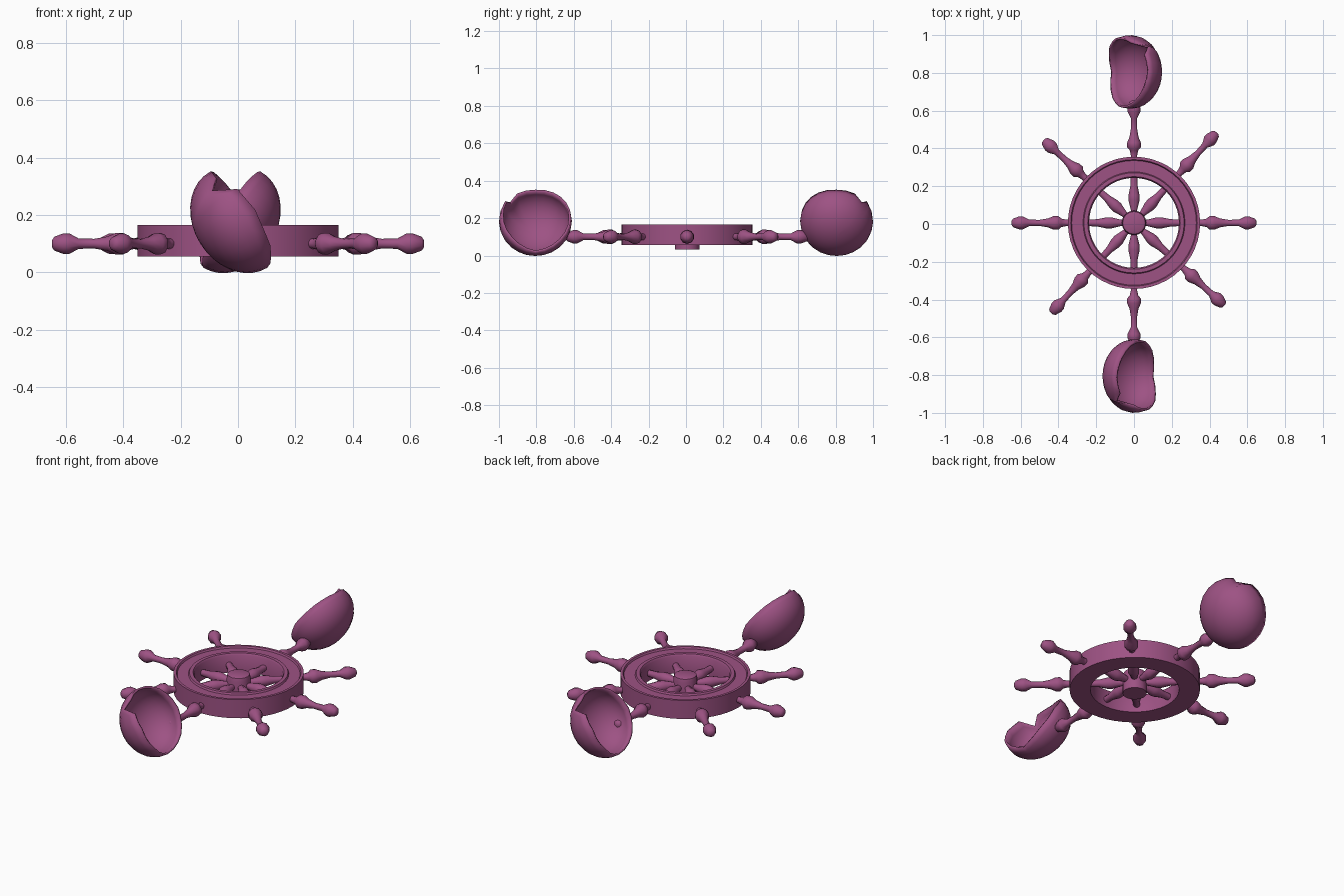
import bpy, math
from mathutils import Vector, Matrix

if "Cube" in bpy.data.objects:
    bpy.data.objects.remove(bpy.data.objects["Cube"])

mat = bpy.data.materials.new("plum")
mat.diffuse_color = (0.34, 0.085, 0.23, 1)
mat.use_nodes = True
mat.node_tree.nodes["Principled BSDF"].inputs["Base Color"].default_value = mat.diffuse_color
CENTRE = Vector((0, 0.006, 0.1))


def make(name, verts, faces, matrix=Matrix(), angle=35):
    mesh = bpy.data.meshes.new(name)
    mesh.from_pydata(verts, [], faces)
    mesh.transform(matrix)
    mesh.materials.append(mat)
    ob = bpy.data.objects.new(name, mesh)
    bpy.context.collection.objects.link(ob)
    bpy.ops.object.select_all(action='DESELECT')
    ob.select_set(True)
    bpy.context.view_layer.objects.active = ob
    bpy.ops.object.mode_set(mode='EDIT')
    bpy.ops.mesh.select_all(action='SELECT')
    bpy.ops.mesh.normals_make_consistent(inside=False)
    bpy.ops.object.mode_set(mode='OBJECT')
    bpy.ops.object.shade_smooth_by_angle(angle=math.radians(angle))
    return ob


def lathe(name, profile, sides, matrix, closed=False, angle=35):
    """Revolve (radius, height) points about local z."""
    n = len(profile)
    verts = [(r * math.cos(2 * math.pi * i / sides), r * math.sin(2 * math.pi * i / sides), h)
             for i in range(sides) for r, h in profile]
    faces = []
    for i in range(sides):
        a, b = i * n, (i + 1) % sides * n
        for j in range(n if closed else n - 1):
            k = (j + 1) % n
            faces.append((a + j, b + j, b + k, a + k))
    if not closed:
        faces.append([i * n for i in range(sides)])
        faces.append([i * n + n - 1 for i in range(sides)])
    return make(name, verts, faces, matrix, angle)


# rim with a recessed channel in its top face
rim = [(0.35, -0.045), (0.35, 0.065), (0.335, 0.065), (0.33, 0.055),
       (0.27, 0.055), (0.265, 0.065), (0.245, 0.065), (0.238, 0.055), (0.238, -0.045)]
lathe("wheel_rim", rim, 48, Matrix.Translation(CENTRE), closed=True)

# hub
hub = [(0.065, -0.067), (0.065, 0.035), (0.06, 0.055), (0.048, 0.06)]
lathe("wheel_hub", hub, 16, Matrix.Translation(CENTRE))

# turned spokes with handles
spoke = [(0.016, 0.03), (0.018, 0.07), (0.031, 0.12), (0.031, 0.145), (0.021, 0.19),
         (0.018, 0.24), (0.018, 0.36), (0.024, 0.385), (0.038, 0.40), (0.038, 0.425),
         (0.025, 0.455), (0.017, 0.50), (0.018, 0.555), (0.036, 0.588), (0.036, 0.608),
         (0.024, 0.64), (0.012, 0.648)]
for i in range(8):
    a = math.radians(45 * i + (2.5 if i % 2 else 0))
    m = Matrix.Translation(CENTRE) @ Matrix.Rotation(a, 4, 'Z') @ Matrix.Rotation(math.pi / 2, 4, 'Y')
    lathe(f"spoke_{i + 1}", spoke, 10, m, angle=45)

# broken shell cups: (angle round the rim, rim height above the equator)
EDGE = [(0, .008), (30, .012), (45, -.025), (60, .055), (90, .07), (135, .05),
        (180, .0), (225, .03), (270, .045), (315, .03), (360, .008)]
N_AX = Vector((0.85, 0, 0.525))
T_AX = Vector((-0.525, 0, 0.85))
O_AX = Vector((0, -1, 0))
RAD, DEPTH = 0.195, 0.155


def edge_height(d):
    for (a, p), (b, q) in zip(EDGE, EDGE[1:]):
        if a <= d <= b:
            return p + (q - p) * (d - a) / (b - a)


def shell_cup(name, matrix, seg=24, rings=9):
    centre = Vector((0, -0.805, 0.182))
    verts, faces = [centre - N_AX * DEPTH], []
    for r in range(1, rings + 1):
        for s in range(seg):
            d = 360 * s / seg
            h = edge_height(d)
            top = math.asin(h / (RAD if h > 0 else DEPTH))
            phi = -math.pi / 2 + (top + math.pi / 2) * r / rings
            up = math.sin(phi) * (RAD if phi > 0 else DEPTH)
            rad = RAD * math.cos(phi)
            a = math.radians(d)
            verts.append(centre + N_AX * up + T_AX * rad * math.cos(a) + O_AX * rad * math.sin(a))
    for s in range(seg):
        t = (s + 1) % seg
        faces.append((0, 1 + s, 1 + t))
        for r in range(rings - 1):
            k = 1 + r * seg
            faces.append((k + s, k + t, k + seg + t, k + seg + s))
    ob = make(name, verts, faces, matrix, 50)
    mod = ob.modifiers.new("thickness", 'SOLIDIFY')
    mod.thickness = 0.012
    mod.offset = -1
    # thickness first, then the smoothing
    ob.modifiers.move(len(ob.modifiers) - 1, 0)


shell_cup("front_shell_cup", Matrix())
shell_cup("back_shell_cup", Matrix.Translation((-0.018, 0, 0)) @ Matrix.Rotation(math.pi, 4, 'Z'))
